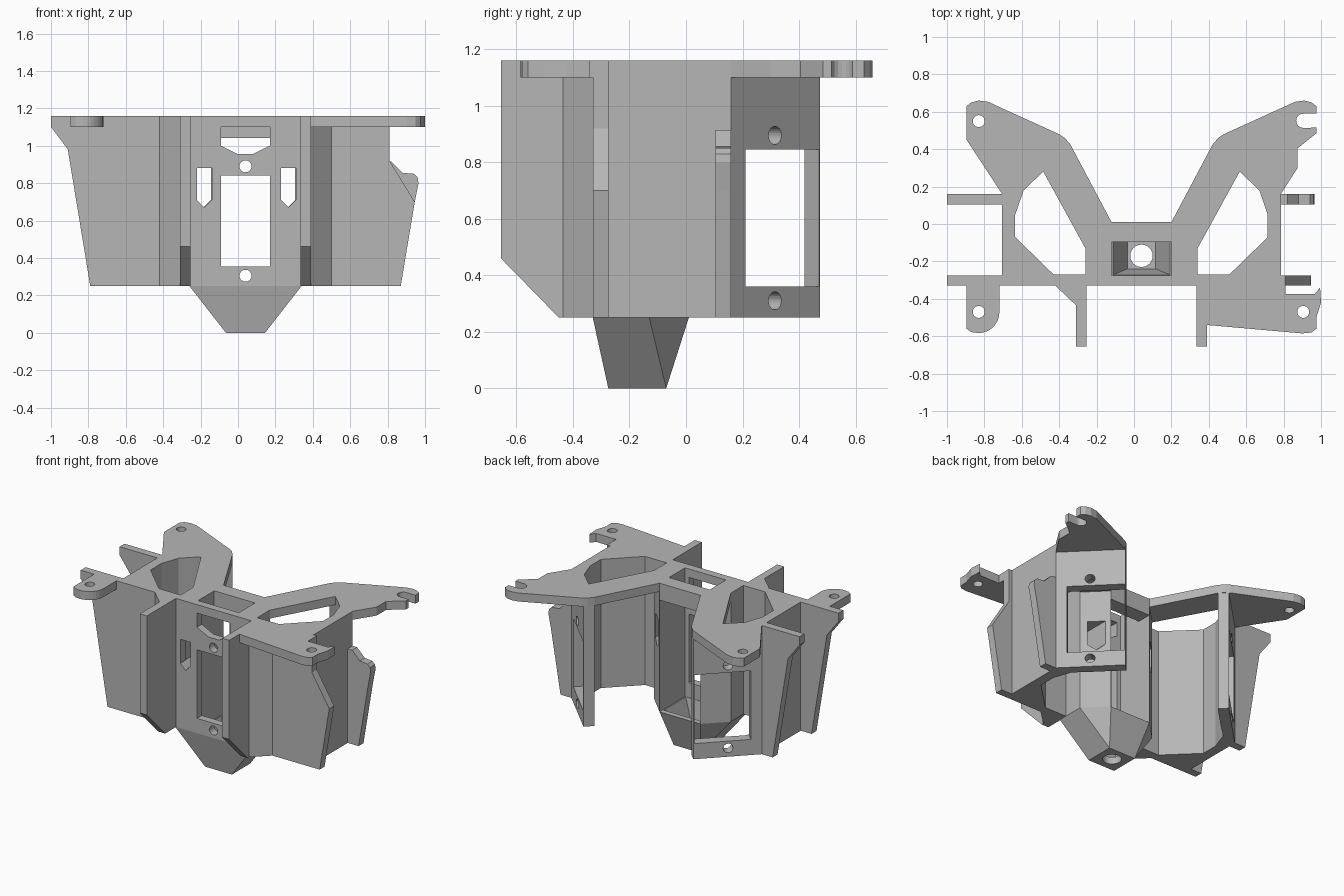
import bpy, bmesh, math
from mathutils import Vector

cube = bpy.data.objects.get("Cube")
if cube:
    bpy.data.objects.remove(cube, do_unlink=True)

grey = bpy.data.materials.new("matte grey")
grey.use_nodes = True
grey.diffuse_color = (0.47, 0.47, 0.47, 1)
grey.node_tree.nodes["Principled BSDF"].inputs["Base Color"].default_value = (0.47, 0.47, 0.47, 1)

MID = 0.04           # symmetry line of the main body
BASE, TOP = 0.25, 1.16
PLATE = 1.10         # underside of the top plate


def finish(bm, name):
    bmesh.ops.recalc_face_normals(bm, faces=bm.faces)
    mesh = bpy.data.meshes.new(name)
    bm.to_mesh(mesh)
    bm.free()
    mesh.materials.append(grey)
    obj = bpy.data.objects.new(name, mesh)
    bpy.context.scene.collection.objects.link(obj)
    return obj


def prism(name, pts, lo, hi, axis="z"):
    """Extrude a flat outline along one axis."""
    place = {"x": lambda a, b, t: (t, a, b),
             "y": lambda a, b, t: (a, t, b),
             "z": lambda a, b, t: (a, b, t)}[axis]
    bm = bmesh.new()
    face = bm.faces.new([bm.verts.new(place(a, b, lo)) for a, b in pts])
    new = bmesh.ops.extrude_face_region(bm, geom=[face])["geom"]
    step = Vector(place(0, 0, hi - lo))
    bmesh.ops.translate(bm, vec=step, verts=[v for v in new if isinstance(v, bmesh.types.BMVert)])
    return finish(bm, name)


def hull(name, pts):
    bm = bmesh.new()
    for p in pts:
        bm.verts.new(p)
    bmesh.ops.convex_hull(bm, input=bm.verts[:])
    return finish(bm, name)


def rod(centre, direction, radius, length):
    bm = bmesh.new()
    bmesh.ops.create_cone(bm, cap_ends=True, segments=24, radius1=radius, radius2=radius, depth=length)
    turn = Vector(direction).to_track_quat("Z", "Y").to_matrix()
    bmesh.ops.rotate(bm, matrix=turn, verts=bm.verts)
    bmesh.ops.translate(bm, vec=centre, verts=bm.verts)
    return finish(bm, "cutter")


def rect(a0, b0, a1, b1):
    return [(a0, b0), (a1, b0), (a1, b1), (a0, b1)]


def flip(pts):
    return [(2 * MID - p[0], *p[1:]) for p in pts]


def arc(cx, cy, r, start, end, n=8):
    angles = [math.radians(start + (end - start) * i / n) for i in range(n + 1)]
    return [(cx + r * math.cos(a), cy + r * math.sin(a)) for a in angles]


def cut(obj, cutters):
    """Subtract the cutters, bake the result and remove them."""
    for c in cutters:
        mod = obj.modifiers.new("cut", "BOOLEAN")
        mod.operation, mod.solver, mod.object = "DIFFERENCE", "EXACT", c
    bpy.context.view_layer.update()
    deps = bpy.context.evaluated_depsgraph_get()
    mesh = bpy.data.meshes.new_from_object(obj.evaluated_get(deps))
    obj.modifiers.clear()
    obj.data = mesh
    for c in cutters:
        bpy.data.objects.remove(c, do_unlink=True)


# Top plate outline, clockwise from the back left ear
outline = [(-0.895, 0.45), (-0.895, 0.63), (-0.87, 0.65), (-0.83, 0.66), (-0.78, 0.653),
           (-0.40, 0.48), (-0.37, 0.46), (-0.34, 0.425), (-0.12, 0.01), (0.20, 0.01),
           (0.42, 0.425), (0.45, 0.46), (0.48, 0.48), (0.86, 0.653), (0.91, 0.66),
           (0.95, 0.65), (0.975, 0.63), (0.975, 0.59)]
outline += arc(0.905, 0.552, 0.038, 90, 270)
outline += [(0.975, 0.515), (0.975, 0.485), (0.875, 0.405), (0.875, 0.30), (0.785, 0.16),
            (0.785, -0.275), (0.81, -0.275), (0.81, -0.375), (0.965, -0.375), (0.995, -0.34),
            (1.0, -0.42), (0.975, -0.50), (0.975, -0.56), (0.95, -0.58), (0.90, -0.585),
            (0.39, -0.54), (0.39, -0.33), (-0.31, -0.33), (-0.31, -0.435), (-0.42, -0.33),
            (-0.72, -0.33)]
outline += arc(-0.83, -0.473, 0.11, 0, -90)
outline += [(-0.87, -0.578), (-0.895, -0.56), (-0.895, -0.30), (-0.705, -0.30), (-0.705, 0.16)]
plate = prism("top_plate", outline, PLATE, TOP)

bay = [(0.565, 0.28), (0.67, 0.18), (0.715, 0.05), (0.715, -0.07), (0.51, -0.27),
       (0.34, -0.27), (0.34, -0.13)]
cutters = [prism("cutter", p, 1, 1.3) for p in (bay, flip(bay), rect(-0.12, -0.275, 0.20, -0.095))]
cutters += [rod((x, y, TOP), (0, 0, 1), 0.032, 0.5)
            for x, y in ((-0.83, 0.55), (-0.83, -0.47), (0.905, -0.47))]
cut(plate, cutters)
prism("rear_cross_bar", rect(-0.12, -0.095, 0.20, 0.01), 1.04, 1.12)


def slot(x):
    pts = [(-0.04, 0.88), (0.04, 0.88), (0.04, 0.71), (0, 0.67), (-0.04, 0.71)]
    return prism("cutter", [(x + a, b) for a, b in pts], -0.6, 0.2, "y")


# Front wall with its windows, slots and screw holes
wall = prism("front_wall", [(-1, TOP), (-1, 1.10), (-0.91, 0.98), (-0.79, BASE), (0.87, BASE),
                            (0.945, 0.70), (0.81, 0.92), (0.81, TOP)], -0.33, -0.275, "y")
upper = [(-0.09, 1.13), (0.17, 1.13), (0.17, 1.0), (0.08, 0.955), (0.0, 0.955), (-0.09, 1.0)]
cutters = [prism("cutter", p, -0.6, 0, "y") for p in (upper, rect(-0.09, 0.355, 0.17, 0.84))]
cutters += [slot(-0.18), slot(0.27)]
cutters += [rod((MID, -0.3, z), (0, 1, 0), 0.032, 0.4) for z in (0.305, 0.89)]
cut(wall, cutters)

# Side shells: pillar, side wall and slanted mounting wall in one section
shell = [(0.20, -0.30), (0.785, -0.30), (0.785, 0.16), (0.47, 0.475), (0.42, 0.425)] + bay + [(0.20, 0.01)]
window = [(0.785, 0.26), (0.525, 0.52), (0.375, 0.37), (0.635, 0.11)]
window = [(x - 0.025, y - 0.025) for x, y in window]
filler = [(0.36, -0.30), (0.36, -0.435), (0.39, -0.435), (0.50, -0.33), (0.50, -0.30)]
fin = [(-0.655, TOP), (-0.655, 0.46), (-0.45, BASE), (-0.30, BASE), (-0.30, TOP)]
for side, mirror in (("left", lambda p: p), ("right", flip)):
    body = prism(side + "_side_shell", mirror(shell), BASE, 1.12)
    sign = 1 if side == "left" else -1
    cutters = [prism("cutter", mirror(window), 0.36, 0.845), slot(MID + sign * 0.225)]
    cutters += [rod((MID + sign * 0.565, 0.29, z), (sign, 1, 0), 0.032, 0.3) for z in (0.31, 0.895)]
    cut(body, cutters)
    prism(side + "_fin_brace", mirror(filler), BASE, 1.12)
    edge = sorted(p[0] for p in mirror([(0.335, 0), (0.39, 0)]))
    prism(side + "_front_fin", fin, edge[0], edge[1], "x")

# Rear side tabs
prism("right_rear_tab", [(-1, TOP), (-1, 1.10), (-0.91, 0.98), (-0.79, BASE), (-0.68, BASE),
                         (-0.68, TOP)], 0.105, 0.16, "y")
prism("left_rear_tab", [(0.75, BASE), (0.87, BASE), (0.945, 0.70), (0.965, 0.80), (0.96, 0.83),
                        (0.94, 0.85), (0.88, 0.855), (0.82, 0.915), (0.785, 0.915), (0.75, 0.915)],
      0.105, 0.16, "y")

# Tapered spout below the centre pocket
half = [(0.34, -0.33, BASE), (0.34, -0.13, BASE), (0.20, 0.01, BASE), (0.10, -0.02, 0.17),
        (0.145, -0.275, 0), (0.145, -0.07, 0)]
spout = hull("spout", half + flip(half))
inner = [(0.20, -0.275, 0.27), (0.20, -0.02, 0.27), (0.115, -0.24, 0.05), (0.115, -0.095, 0.05)]
cut(spout, [hull("cutter", inner + flip(inner)), rod((MID, -0.17, 0), (0, 0, 1), 0.06, 0.4)])
